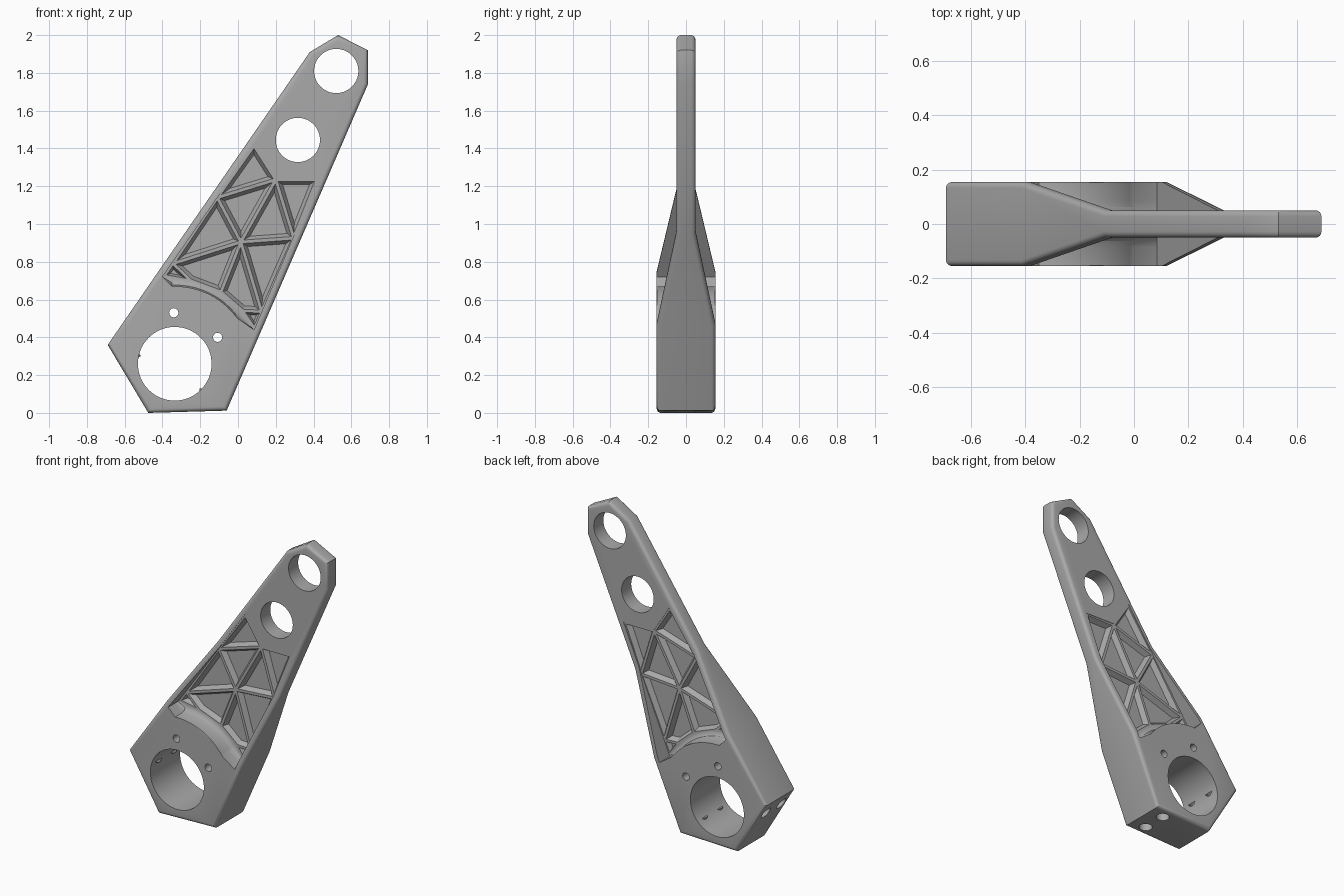
import bpy, bmesh, math
from mathutils import Vector, Matrix

cube = bpy.data.objects.get("Cube")
if cube:
    bpy.data.objects.remove(cube)

# Main dimensions, drawn in the x-z plane
BORE, MID, TIP = Vector((-.335, .26)), Vector((.317, 1.445)), Vector((.52, 1.81))
AXIS = (TIP - BORE).normalized()
THICK, THIN, FLOOR = .155, .05, .015
RIB_TOP = .047

grey = bpy.data.materials.new("machined_grey")
grey.use_nodes = True
grey.diffuse_color = (.4, .4, .4, 1)
grey.node_tree.nodes["Principled BSDF"].inputs["Base Color"].default_value = (.4, .4, .4, 1)


def make_object(name, bm):
    bmesh.ops.recalc_face_normals(bm, faces=bm.faces)
    mesh = bpy.data.meshes.new(name)
    bm.to_mesh(mesh)
    bm.free()
    mesh.materials.append(grey)
    obj = bpy.data.objects.new(name, mesh)
    bpy.context.collection.objects.link(obj)
    return obj


def loft(bm, layers):
    """Closed solid through (y, outline) layers with equal point counts."""
    rings = [[bm.verts.new((p[0], y, p[1])) for p in pts] for y, pts in layers]
    n = len(rings[0])
    for a, b in zip(rings, rings[1:]):
        for i in range(n):
            j = (i + 1) % n
            bm.faces.new((a[i], a[j], b[j], b[i]))
    bm.faces.new(rings[0])
    bm.faces.new(rings[-1])


def inset(pts, d):
    """Offset a convex outline inwards by d."""
    pts = [Vector(p) for p in pts]
    c = sum(pts, Vector((0, 0))) / len(pts)
    lines = []
    for a, b in zip(pts, pts[1:] + pts[:1]):
        e = (b - a).normalized()
        n = Vector((-e.y, e.x))
        if n.dot(c - a) < 0:
            n = -n
        lines.append((n, n.dot(a) + d))
    out = []
    for (n1, k1), (n2, k2) in zip(lines[-1:] + lines[:-1], lines):
        det = n1.x * n2.y - n1.y * n2.x
        out.append(Vector(((k1 * n2.y - k2 * n1.y) / det, (n1.x * k2 - n2.x * k1) / det)))
    return out


def inradius(pts):
    pts = [Vector(p) for p in pts]
    pairs = list(zip(pts, pts[1:] + pts[:1]))
    area = abs(sum(a.x * b.y - a.y * b.x for a, b in pairs))
    return area / sum((b - a).length for a, b in pairs)


def cylinder(bm, centre, direction, radius, depth, segments=64):
    rot = Vector(direction).to_track_quat('Z', 'Y').to_matrix().to_4x4()
    bmesh.ops.create_cone(bm, cap_ends=True, segments=segments, radius1=radius, radius2=radius,
                          depth=depth, matrix=Matrix.Translation(centre) @ rot)


def at_station(a, b, t):
    """Point on edge a-b at distance t along the arm axis."""
    ta, tb = (a - BORE).dot(AXIS), (b - BORE).dot(AXIS)
    return a.lerp(b, (t - ta) / (tb - ta))


def cut(obj, cutter):
    cutter.hide_render = True
    mod = obj.modifiers.new("cut", 'BOOLEAN')
    mod.operation, mod.solver, mod.object = 'DIFFERENCE', 'EXACT', cutter
    with bpy.context.temp_override(object=obj, active_object=obj, selected_objects=[obj]):
        bpy.ops.object.modifier_apply(modifier=mod.name)
    bpy.data.objects.remove(cutter)


# Arm body: thick hub, tapered middle, thin tip
hub = [Vector(p) for p in ((-.69, .36), (-.475, 0), (-.06, .012))]
tip = [Vector(p) for p in ((.688, 1.74), (.688, 1.92), (.53, 2), (.38, 1.91))]
right = [at_station(hub[2], tip[0], t) for t in (.4, .93)]
left = [at_station(hub[0], tip[3], t) for t in (.93, .4)]
outline = hub + right + tip + left
half = [THICK] * 4 + [THIN] * 6 + [THICK]
bm = bmesh.new()
sides = [[bm.verts.new((p.x, s * h, p.y)) for p, h in zip(outline, half)] for s in (-1, 1)]
for v in sides:
    bm.faces.new(v[:4] + v[10:])
    bm.faces.new((v[10], v[3], v[4], v[9]))
    bm.faces.new(v[4:10])
n = len(outline)
for i in range(n):
    j = (i + 1) % n
    bm.faces.new((sides[0][i], sides[0][j], sides[1][j], sides[1][i]))
bmesh.ops.recalc_face_normals(bm, faces=bm.faces)
rim = [bm.edges.get((v[i], v[(i + 1) % n])) for v in sides for i in range(n)]
bmesh.ops.bevel(bm, geom=rim, offset=.022, segments=4, profile=.5, affect='EDGES', clamp_overlap=True)
arm = make_object("lightened_arm", bm)

# Recess between the side rails, with a curved wall round the hub
def recess_outline(radius):
    arc = [BORE + radius * Vector((math.cos(a), math.sin(a)))
           for a in (math.radians(92 - 56 * i / 20) for i in range(21))]
    return [(-.40, .72)] + arc + [(.085, .44), (.42, 1.235), (.2, 1.24), (.085, 1.42)]


bm = bmesh.new()
for s in (-1, 1):
    loft(bm, [(s * y, recess_outline(r)) for y, r in
              ((.2, .41), (.085, .41), (.062, .417), (.051, .43), (RIB_TOP, .445))])
cut(arm, make_object("recess_cutter", bm))

# Lattice pockets leave drafted ribs on a thin web
A, B, C, D, E, G = (-.345, .79), (.015, .905), (.295, .925), (-.11, 1.14), (.2, 1.235), (.125, .535)
H, J, K = (-.25, .70), (-.09, .64), (.025, .54)
cells = [(D, (.085, 1.415), E), (E, (.418, 1.235), C), (D, E, B), (B, E, C), (A, D, B),
         (B, C, G), (A, B, J, H), (B, G, K, J), (A, H, (-.39, .725)), (G, K, (.088, .45))]
bm = bmesh.new()
for cell in cells:
    top = min(.009, .25 * inradius(cell))
    low = min(.027, .65 * inradius(cell))
    for s in (-1, 1):
        loft(bm, [(s * .09, inset(cell, top)), (s * RIB_TOP, inset(cell, top)), (s * FLOOR, inset(cell, low))])
cut(arm, make_object("pocket_cutter", bm))

# Bores and pin holes through the arm, screw holes in the lower faces
bm = bmesh.new()
for (x, z), r in ((BORE, .195), (MID, .117), (TIP, .117), ((-.34, .53), .024), ((-.108, .40), .024)):
    cylinder(bm, (x, 0, z), (0, 1, 0), r, 1)
for start, end in ((hub[2], hub[1]), (hub[0], hub[1])):
    p = start.lerp(end, .24)
    e = end - start
    for y in (-.08, .08):
        cylinder(bm, (p.x, y, p.y), (-e.y, 0, e.x), .04, .24, 32)
cut(arm, make_object("hole_cutter", bm))

# Smooth rounded surfaces, keep machined edges sharp
bpy.ops.object.select_all(action='DESELECT')
arm.select_set(True)
bpy.context.view_layer.objects.active = arm
bpy.ops.object.shade_smooth_by_angle(angle=math.radians(30))
